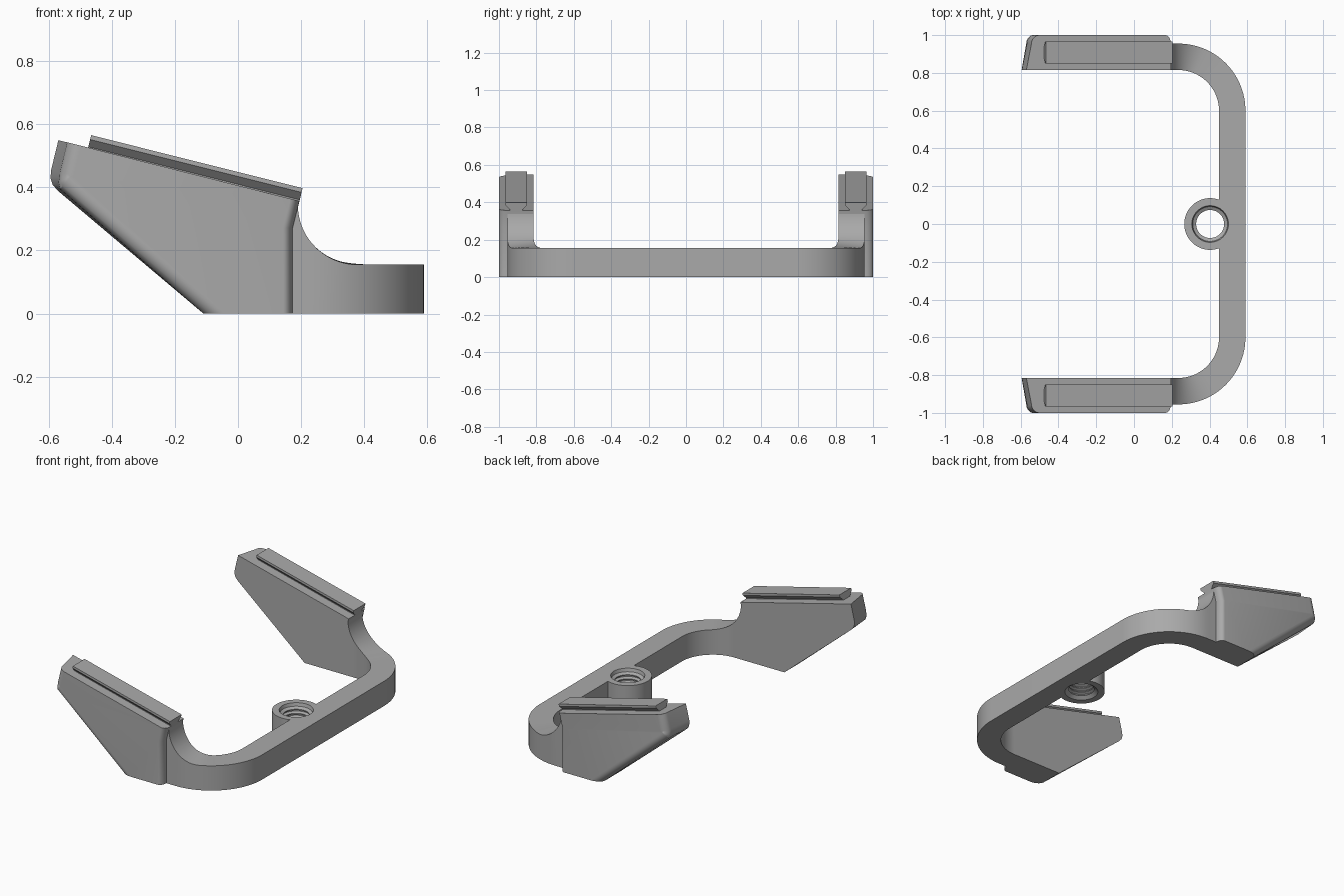
import bpy, bmesh, math

if "Cube" in bpy.data.objects:
    bpy.data.objects.remove(bpy.data.objects["Cube"])

grey = bpy.data.materials.new("plain grey")
grey.diffuse_color = (0.4, 0.4, 0.4, 1)
grey.use_nodes = True
grey.node_tree.nodes["Principled BSDF"].inputs["Base Color"].default_value = grey.diffuse_color


def make(name, rings, closed=False, angle=30):
    """Skin a list of equal-length vertex rings; cap the ends unless closed."""
    bm = bmesh.new()
    vs = [[bm.verts.new(p) for p in r] for r in rings]
    n = len(vs[0])
    pairs = list(zip(vs, vs[1:])) + ([(vs[-1], vs[0])] if closed else [])
    for a, b in pairs:
        for i in range(n):
            j = (i + 1) % n
            bm.faces.new((a[i], a[j], b[j], b[i]))
    if not closed:
        bm.faces.new(vs[0])
        bm.faces.new(vs[-1])
    bmesh.ops.recalc_face_normals(bm, faces=bm.faces)
    me = bpy.data.meshes.new(name)
    bm.to_mesh(me)
    bm.free()
    me.materials.append(grey)
    ob = bpy.data.objects.new(name, me)
    bpy.context.collection.objects.link(ob)
    bpy.ops.object.select_all(action='DESELECT')
    ob.select_set(True)
    bpy.context.view_layer.objects.active = ob
    if angle:
        bpy.ops.object.shade_smooth_by_angle(angle=math.radians(angle))
    return ob


# U-shaped band: rectangular section swept round two corners, ends flaring upward
H = 0.155
FX, FR = 0.38, 0.19          # flare arc centre x and radius


def top(x):
    if x >= FX:
        return H
    d = min(FR, FX - x)
    return H + FR - math.sqrt(max(0, FR * FR - d * d))


CX, CY, RO, RI = 0.235, 0.60, 0.355, 0.215
path = [((0.16, CY + RO), (0.16, CY + RI))]
for k in range(12):
    x = FX - FR * math.cos(0.70 * k / 12)
    path.append(((x, CY + RO), (x, CY + RI)))
for k in range(33):
    t = math.pi / 2 * (1 - k / 32)
    path.append(tuple((CX + r * math.cos(t), CY + r * math.sin(t)) for r in (RO, RI)))
path += [tuple((x, -y) for x, y in s) for s in reversed(path)]
band = make("band", [[(o[0], o[1], 0), (o[0], o[1], top(o[0])),
                      (i[0], i[1], top(i[0])), (i[0], i[1], 0)] for o, i in path], angle=0)

# Threaded boss: lathed ring with countersunk ends and ridges in the bore
HX, HR, SEG = 0.403, 0.137, 64


def lathe(profile):
    return [[(HX + r * math.cos(2 * math.pi * k / SEG), r * math.sin(2 * math.pi * k / SEG), z)
             for r, z in profile] for k in range(SEG)]


bore = [(0.097, H), (0.092, H - 0.02)]
for k in range(4):
    z = H - 0.03 - k * 0.026
    bore += [(0.074, z), (0.074, z - 0.006), (0.090, z - 0.013), (0.090, z - 0.019)]
bore += [(0.074, 0.018), (0.097, 0)]
make("threaded_boss", lathe([(HR, 0), (HR, H)] + bore), closed=True)

# Clear the boss footprint out of the band
circle = [(HX + HR * math.cos(2 * math.pi * k / SEG), HR * math.sin(2 * math.pi * k / SEG))
          for k in range(SEG)]
cutter = make("boss_cutter", [[(x, y, z) for x, y in circle] for z in (-0.1, 0.3)], angle=0)
mod = band.modifiers.new("boss_hole", 'BOOLEAN')
mod.object, mod.operation, mod.solver = cutter, 'DIFFERENCE', 'EXACT'
bpy.context.view_layer.objects.active = band
bpy.ops.object.modifier_apply(modifier="boss_hole")
bpy.data.objects.remove(cutter)
band.select_set(True)
bpy.ops.object.shade_smooth_by_angle(angle=math.radians(30))

# Side block outline: x, z, inset direction, taper of the tip, edge radius
TX, TZ = 0.97, -0.24         # unit direction down the sloping top
outline = [
    (-0.570, 0.550, TX, TZ, 1, 0.045),
    (-0.593, 0.455, TX, TZ, 1, 0.045),
    (-0.595, 0.430, 0.99, 0.05, 1, 0.045),
    (-0.588, 0.408, 0.90, 0.42, 0.7, 0.045),
    (-0.570, 0.388, 0.643, 0.766, 0.3, 0.045),
    (-0.110, 0.000, 1.55, 0.0, 0, 0.045),
    (0.173, 0.000, -1, 0, 0, 0.03),
    (0.173, 0.270, -1, 0.1, 0, 0.03),
    (0.195, 0.357, -TX, -TZ, 0, 0.03),
]
# depth, taper amount, share of the edge radius taken off
layers = [(0.815, 0, 0), (0.955, 0.028, 0)]
for k in range(1, 9):
    a = math.pi / 2 * k / 8
    layers.append((0.955 + 0.045 * math.sin(a), 0.028, 1 - math.cos(a)))

# Dovetail rail section: sideways offset and height above the sloping top
rail = [(-0.034, -0.01), (-0.034, 0.004), (-0.058, 0.028), (-0.058, 0.042),
        (0.058, 0.042), (0.058, 0.028), (0.034, 0.004), (0.034, -0.01)]

for side, s in (("front", -1), ("back", 1)):
    make(side + "_block", [[(x + dx * (t * d + r * f), s * y, z + dz * (t * d + r * f))
                            for x, z, dx, dz, t, r in outline] for y, d, f in layers])
    make(side + "_rail", [[(x - TZ * h, s * (0.908 + w), z + TX * h) for w, h in rail]
                          for x, z in ((-0.476, 0.525), (0.195, 0.357))], angle=0)
